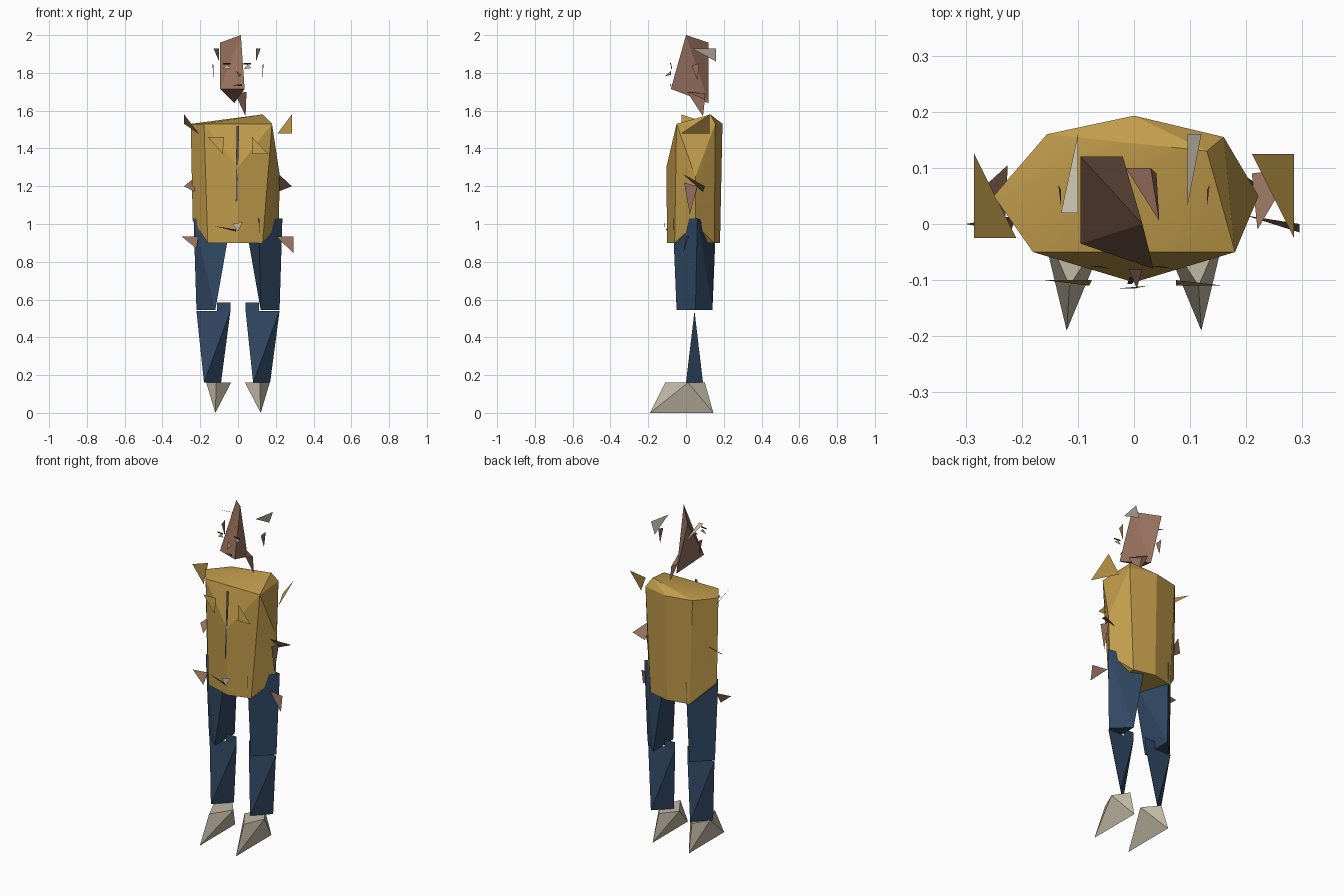
import bpy
import bmesh
import math
from mathutils import Matrix, Vector

default_cube = bpy.data.objects.get("Cube")
if default_cube:
    bpy.data.objects.remove(default_cube, do_unlink=True)


def make_material(name, red, green, blue):
    material = bpy.data.materials.new(name)
    material.use_nodes = True
    color = (red, green, blue, 1)
    material.diffuse_color = color
    shader = material.node_tree.nodes["Principled BSDF"]
    shader.inputs["Base Color"].default_value = color
    shader.inputs["Roughness"].default_value = 0.8
    return material


gold = make_material("gold_cloth", 0.53, 0.33, 0.07)
navy = make_material("navy_cloth", 0.03, 0.065, 0.125)
skin = make_material("tan_skin", 0.31, 0.165, 0.11)
stone = make_material("pale_stone", 0.53, 0.48, 0.37)
slate = make_material("slate_zip", 0.08, 0.09, 0.1)
black = make_material("black_trim", 0.01, 0.01, 0.01)


def finish(name, bm, material, smooth_angle=None):
    mesh = bpy.data.meshes.new(name)
    bm.to_mesh(mesh)
    bm.free()
    mesh.materials.append(material)
    part = bpy.data.objects.new(name, mesh)
    bpy.context.collection.objects.link(part)
    if smooth_angle:
        bpy.ops.object.select_all(action="DESELECT")
        part.select_set(True)
        bpy.context.view_layer.objects.active = part
        bpy.ops.object.shade_smooth_by_angle(angle=math.radians(smooth_angle))
    return part


def faceted_solid(name, points, material, transform=None, smooth_angle=None):
    """Closed low-poly volume spanned by a few corner points."""
    bm = bmesh.new()
    for point in points:
        bm.verts.new(point)
    bmesh.ops.convex_hull(bm, input=bm.verts[:])
    if transform:
        bm.transform(transform)
    bmesh.ops.recalc_face_normals(bm, faces=bm.faces[:])
    return finish(name, bm, material, smooth_angle)


def flat_piece(name, points, material):
    """Single thin facet."""
    bm = bmesh.new()
    bm.faces.new([bm.verts.new(point) for point in points])
    return finish(name, bm, material)


mirror_x = Matrix.Scale(-1, 4, Vector((1, 0, 0)))
pivot = Matrix.Translation((0, 0.045, 0))
half_turn = pivot @ Matrix.Rotation(math.pi, 4, "Z") @ pivot.inverted()
step_right = Matrix.Translation((-0.26, 0, 0))

# Jacket body
shoulders = [(-0.25, 0.05, 1.53), (-0.18, -0.05, 1.53), (0.18, -0.05, 1.53),
             (0.13, 0.13, 1.58), (-0.155, 0.16, 1.53), (0, 0.193, 1.53),
             (0.16, 0.155, 1.53)]
waist = [(0, -0.104, 1.3), (0.222, 0.05, 1.25), (-0.24, 0.05, 1.02),
         (0.215, 0.05, 1.0)]
hem = [(-0.16, -0.05, 0.9), (0.13, -0.06, 0.9), (0, -0.1, 0.9),
       (0, 0.18, 0.9), (-0.13, 0.15, 0.9), (0.13, 0.15, 0.9)]
faceted_solid("jacket", shoulders + waist + hem, gold, smooth_angle=15)

# Head and neck
faceted_solid("head", [(0.015, 0, 2), (-0.095, 0.12, 1.96), (-0.095, -0.035, 1.715),
                       (0.035, -0.08, 1.715), (-0.02, 0.12, 1.64)], skin)
faceted_solid("neck", [(-0.015, 0.1, 1.69), (0.045, 0.005, 1.7),
                       (0.04, 0.09, 1.57), (0.03, 0.1, 1.66)], skin)

# Legs: thighs are turned half around, shins are repeated, shoes are mirrored
thigh = [(0.11, -0.07, 1.03), (0.235, 0.06, 1.03), (0.04, 0.15, 1.0),
         (0.12, -0.05, 0.545), (0.22, 0.05, 0.545), (0.12, 0.14, 0.545)]
shin = [(0.04, 0.045, 0.54), (0.22, 0.045, 0.54), (0.08, 0, 0.16), (0.17, 0.09, 0.16)]
shoe = [(0.115, -0.11, 0.16), (0.168, 0.01, 0.16), (0.037, 0.01, 0.16),
        (0.11, 0.1, 0.16), (0.12, -0.19, 0), (0.12, 0.145, 0)]
for side, turn, shift, flip in (("left", None, None, None),
                                ("right", half_turn, step_right, mirror_x)):
    faceted_solid(side + "_thigh", thigh, navy, turn)
    faceted_solid(side + "_shin", shin, navy, shift)
    faceted_solid(side + "_shoe", shoe, stone, flip)
    sign = -1 if flip else 1
    flat_piece(side + "_knee", [(sign * x, 0.045, z) for x, z in
                                ((0.04, 0.54), (0.11, 0.54), (0.11, 0.585), (0.04, 0.585))], navy)
    # Small ear sliver beside the head
    flat_piece(side + "_ear", [(sign * 0.13, 0.03, 1.84), (sign * 0.135, 0.07, 1.85),
                               (sign * 0.13, 0.06, 1.76)], skin)

# Shoulder facets
flat_piece("left_sleeve", [(0.285, -0.025, 1.48), (0.285, 0.125, 1.58),
                           (0.21, 0.125, 1.48)], gold)
flat_piece("right_sleeve", [(-0.285, -0.025, 1.58), (-0.21, -0.025, 1.48),
                            (-0.285, 0.125, 1.53)], gold)

# Forearm and hand facets
flat_piece("left_forearm", [(0.22, -0.01, 1.26), (0.285, 0.1, 1.2), (0.21, 0.09, 1.17)], skin)
flat_piece("left_wrist", [(0.228, -0.01, 1.22), (0.228, 0.06, 1.2), (0.228, 0.02, 1.05)], skin)
flat_piece("right_forearm", [(-0.225, 0.105, 1.25), (-0.285, 0.05, 1.2),
                             (-0.23, 0, 1.17)], skin)
flat_piece("left_hand", [(0.2, 0.015, 0.935), (0.295, 0, 0.935), (0.295, -0.015, 0.845)], skin)
flat_piece("right_hand", [(-0.3, 0, 0.935), (-0.21, 0.015, 0.935), (-0.22, -0.015, 0.87)], skin)

# Chest pockets, zip and buckle
flat_piece("left_pocket", [(0.075, -0.1, 1.46), (0.075, -0.11, 1.37), (0.16, -0.11, 1.37)], gold)
flat_piece("right_pocket", [(-0.16, -0.1, 1.46), (-0.08, -0.11, 1.37), (-0.075, -0.1, 1.46)], gold)
flat_piece("zip", [(-0.012, -0.107, 1.12), (-0.004, -0.107, 1.12),
                   (0.006, -0.095, 1.52), (-0.008, -0.095, 1.52)], slate)
flat_piece("buckle", [(-0.03, -0.115, 1.0), (0, -0.115, 0.96), (0.025, -0.11, 1.01)], stone)
flat_piece("belt", [(-0.13, -0.09, 0.99), (-0.01, -0.107, 0.96), (-0.01, -0.107, 0.97)], black)

# Hair tufts beside the head
flat_piece("left_tuft", [(0.095, 0.03, 1.93), (0.12, 0.16, 1.93), (0.095, 0.16, 1.86)], stone)
flat_piece("right_tuft", [(-0.1, 0.16, 1.86), (-0.1, 0.02, 1.93), (-0.13, 0.02, 1.93)], stone)

# Face details
flat_piece("nose", [(-0.01, -0.08, 1.81), (0.005, -0.115, 1.78), (0.015, -0.08, 1.79)], skin)
for name, x in (("right_eye", -0.08), ("left_eye", 0.03)):
    flat_piece(name, [(x, -0.075, 1.82), (x + 0.04, -0.08, 1.825), (x + 0.02, -0.075, 1.845)], stone)
    flat_piece(name + "_brow", [(x, -0.08, 1.845), (x + 0.04, -0.085, 1.845),
                                (x + 0.04, -0.085, 1.853), (x, -0.08, 1.853)], black)
flat_piece("mouth", [(-0.03, -0.075, 1.735), (0.02, -0.085, 1.73), (0.02, -0.085, 1.74)], black)
